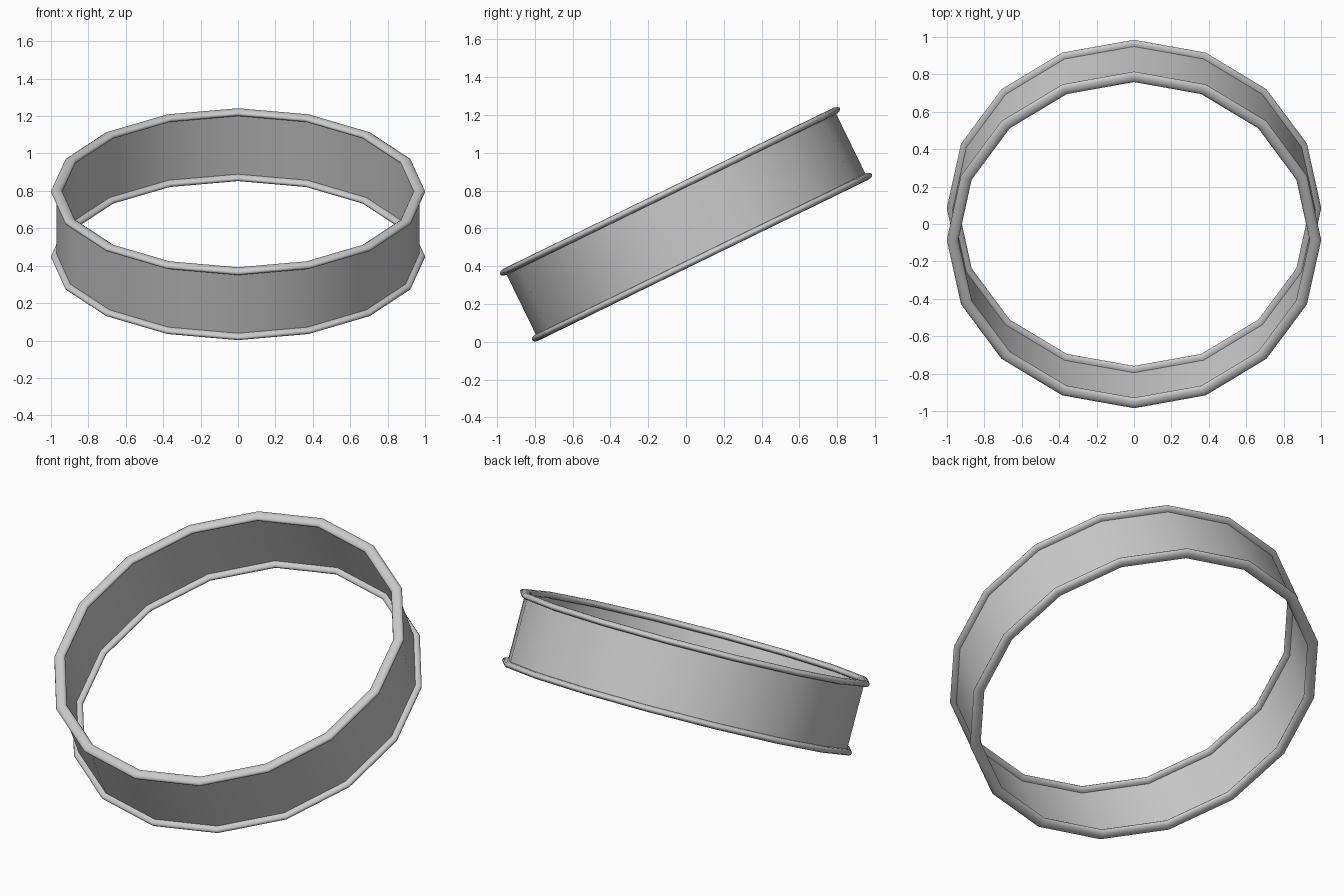
import bpy, math
from mathutils import Matrix

if "Cube" in bpy.data.objects:
    bpy.data.objects.remove(bpy.data.objects["Cube"])

SIDES, RADIUS, HEIGHT = 16, 0.97, 0.387
TILT = Matrix.Translation((0, 0, 0.622)) @ Matrix.Rotation(math.radians(26), 4, 'X')


def lathe(name, profile, closed):
    """Revolve a (radius, height) profile in 16 steps, then tilt it."""
    n = len(profile)
    verts = []
    for i in range(SIDES):
        a = 2 * math.pi * i / SIDES
        verts += [(r * math.cos(a), r * math.sin(a), z) for r, z in profile]
    faces = []
    for i in range(SIDES):
        p, q = i * n, (i + 1) % SIDES * n
        for j in range(n if closed else n - 1):
            k = (j + 1) % n
            faces.append((p + j, q + j, q + k, p + k))
    mesh = bpy.data.meshes.new(name)
    mesh.from_pydata(verts, [], faces)
    mesh.shade_smooth()
    obj = bpy.data.objects.new(name, mesh)
    obj.matrix_world = TILT
    bpy.context.collection.objects.link(obj)
    return obj


# Thin wall of the hoop
lathe("band", [(RADIUS, -HEIGHT / 2), (RADIUS, HEIGHT / 2)], False)

# Slightly flattened rolled rims on both edges
for name, z in (("lower_rim", -HEIGHT / 2), ("upper_rim", HEIGHT / 2)):
    section = [(RADIUS + 0.031 * math.cos(t * math.pi / 6),
                z + 0.018 * math.sin(t * math.pi / 6)) for t in range(12)]
    lathe(name, section, True)
